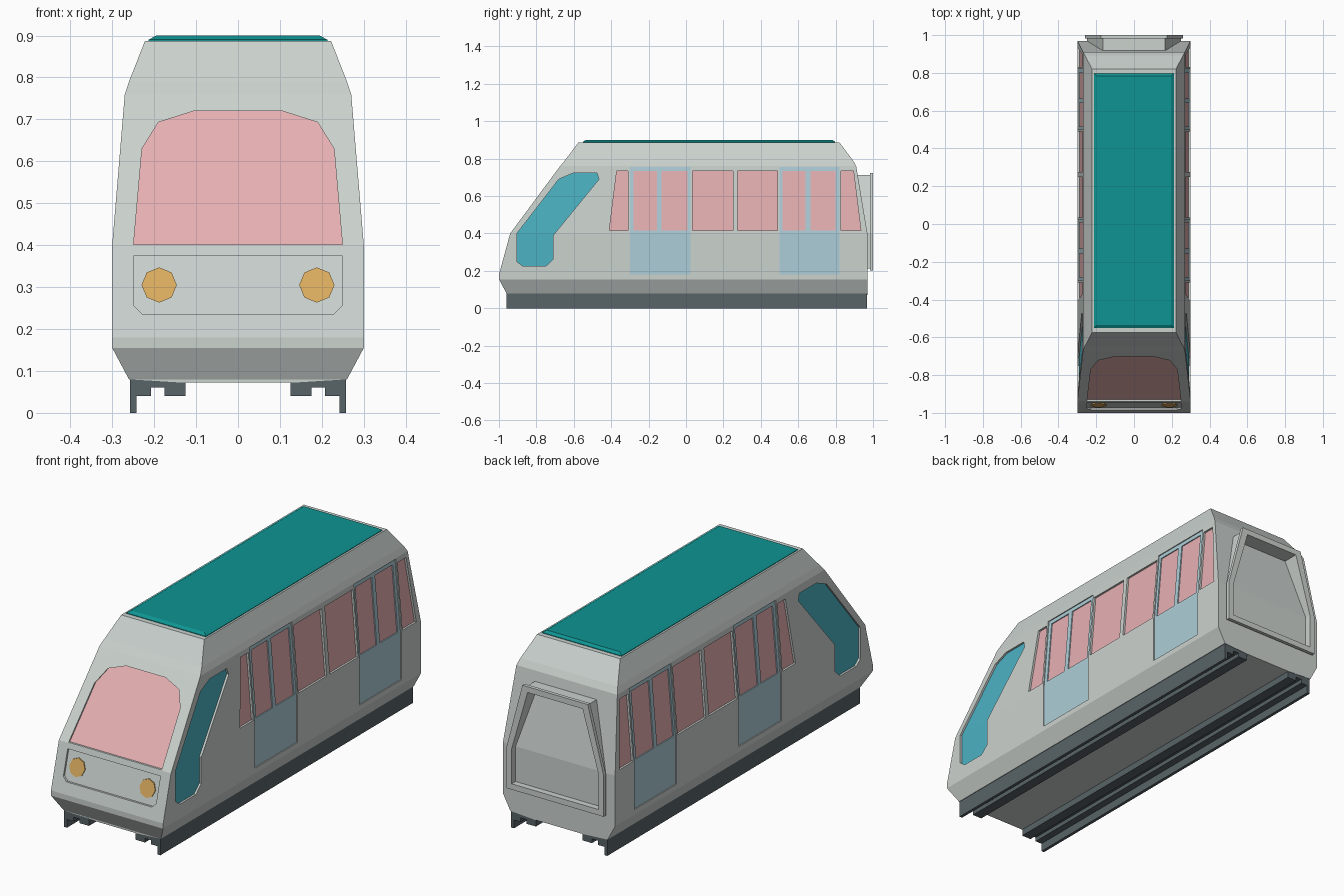
import bpy, bmesh, math

if "Cube" in bpy.data.objects:
    bpy.data.objects.remove(bpy.data.objects["Cube"])


def material(name, rgb):
    m = bpy.data.materials.new(name)
    lin = [(c / 255 / 12.92) if c < 10 else ((c / 255 + 0.055) / 1.055) ** 2.4 for c in rgb]
    m.diffuse_color = (*lin, 1)
    m.use_nodes = True
    m.node_tree.nodes["Principled BSDF"].inputs["Base Color"].default_value = m.diffuse_color
    return m


GREY = material("body grey", (203, 210, 206))
PINK = material("window pink", (232, 177, 179))
TEAL = material("roof teal", (14, 148, 146))
BLUE = material("cab window blue", (76, 178, 195))
DOOR = material("door pale blue", (174, 206, 216))
DARK = material("chassis dark grey", (88, 99, 103))
AMBER = material("headlight amber", (220, 174, 96))


def finish(name, bm, mat):
    bmesh.ops.recalc_face_normals(bm, faces=bm.faces)
    me = bpy.data.meshes.new(name)
    bm.to_mesh(me)
    bm.free()
    ob = bpy.data.objects.new(name, me)
    bpy.context.collection.objects.link(ob)
    if mat:
        me.materials.append(mat)
    return ob


def loft(name, rings, mat=None):
    """Stack of rectangles: (z, half width, front y, back y)."""
    bm = bmesh.new()
    loops = [[bm.verts.new(p) for p in ((-w, f, z), (w, f, z), (w, b, z), (-w, b, z))]
             for z, w, f, b in rings]
    for a, b in zip(loops, loops[1:]):
        for i in range(4):
            j = (i + 1) % 4
            bm.faces.new((a[i], a[j], b[j], b[i]))
    bm.faces.new(loops[0])
    bm.faces.new(loops[-1])
    return finish(name, bm, mat)


def prism(name, polys, axis, lo, hi, mat=None):
    """Outlines (u, z) extruded along x or y."""
    bm = bmesh.new()
    for poly in polys:
        ends = [[bm.verts.new((t, u, z) if axis == "x" else (u, t, z)) for u, z in poly]
                for t in (lo, hi)]
        n = len(poly)
        for e in ends:
            bm.faces.new(e)
        for i in range(n):
            j = (i + 1) % n
            bm.faces.new((ends[0][i], ends[0][j], ends[1][j], ends[1][i]))
    return finish(name, bm, mat)


def boolean(ob, other, op):
    m = ob.modifiers.new("cut", "BOOLEAN")
    m.operation, m.solver, m.object = op, "EXACT", other
    bpy.context.view_layer.objects.active = ob
    bpy.ops.object.modifier_apply(modifier=m.name)


def mirrored(half):
    return half + [(-u, z) for u, z in reversed(half)]


def rect(a, b, z0, z1):
    return [(a, z0), (b, z0), (b, z1), (a, z1)]


# body shell; the same shape shrunk by d carries the recessed panels
RINGS = [(0.072, 0.13, -0.96, 0.97), (0.08, 0.26, -0.96, 0.97), (0.155, 0.30, -1.0, 0.97),
         (0.18, 0.30, -1.0, 0.97), (0.40, 0.30, -0.94, 0.97), (0.76, 0.27, -0.673, 0.91),
         (0.79, 0.26, -0.648, 0.893), (0.887, 0.222, -0.575, 0.82)]


def shell(name, d=0.0, mat=None):
    return loft(name, [(z, w - d, f + d, b - d) for z, w, f, b in RINGS], mat)


body = shell("body", 0, GREY)
shallow = shell("shallow_helper", 0.005)
deep = shell("deep_helper", 0.010)
helpers = [shallow, deep]

# outlines of the recessed panels
doors = [rect(-0.30, 0.025, 0.18, 0.755), rect(0.50, 0.82, 0.18, 0.755)]
Z0, Z1 = 0.415, 0.735
windows = [rect(a, b, Z0, Z1) for a, b in
           ((-0.28, -0.155), (-0.13, 0.008), (0.035, 0.25), (0.275, 0.49),
            (0.515, 0.64), (0.665, 0.80))]
windows += [[(-0.41, Z0), (-0.31, Z0), (-0.31, Z1), (-0.37, Z1)],
            [(0.83, Z0), (0.935, Z0), (0.895, Z1), (0.83, Z1)]]
cab = [(-0.904, 0.25), (-0.872, 0.225), (-0.75, 0.225), (-0.71, 0.262), (-0.71, 0.39),
       (-0.465, 0.69), (-0.476, 0.722), (-0.605, 0.722), (-0.68, 0.69), (-0.904, 0.40)]
windshield = mirrored([(0.249, 0.402), (0.229, 0.63), (0.19, 0.693), (0.105, 0.72)])
light_panel = mirrored([(0.228, 0.235), (0.248, 0.255), (0.248, 0.375)])
lights = [[(s * 0.188 + 0.042 * math.cos(k * math.pi / 4),
            0.305 + 0.042 * math.sin(k * math.pi / 4)) for k in range(8)] for s in (-1, 1)]

# panels: cut the opening in the body, fill it flush with a shrunken shell
PANELS = [("doors", doors, "x", -0.4, 0.4, DOOR, shallow),
          ("side_windows", windows, "x", -0.4, 0.4, PINK, deep),
          ("cab_side_windows", [cab], "x", -0.4, 0.4, BLUE, deep),
          ("windshield", [windshield], "y", -1.1, -0.5, PINK, deep),
          ("headlight_panel", [light_panel], "y", -1.1, -0.925, GREY, deep)]
made = {}
for name, polys, axis, lo, hi, mat, limit in PANELS:
    cutter = prism(name + "_cutter", polys, axis, lo, hi)
    helpers.append(cutter)
    boolean(body, cutter, "DIFFERENCE")
    if name == "side_windows":
        boolean(made["doors"], cutter, "DIFFERENCE")
    made[name] = prism(name, polys, axis, lo, hi, mat)
    boolean(made[name], limit, "INTERSECT")

# headlights
lamps = prism("headlights", lights, "y", -1.1, -0.935, AMBER)
boolean(lamps, shallow, "INTERSECT")

# roof panel
loft("roof_panel", [(0.88, 0.213, -0.55, 0.797), (0.89, 0.213, -0.55, 0.797),
                    (0.90, 0.195, -0.535, 0.783)], TEAL)

# skirts and under rails
rail = [(0.125, 0.08), (0.125, 0.04), (0.175, 0.04), (0.175, 0.06), (0.207, 0.06),
        (0.207, 0.04), (0.242, 0.04), (0.242, 0.0), (0.257, 0.0), (0.257, 0.081)]
prism("chassis_rails", [rail, [(-x, z) for x, z in rail]], "y", -0.96, 0.968, DARK)


# rear gangway: open neck and flange around the back wall
def gangway(d):
    return mirrored([(0.25 + d, 0.212 - d), (0.25 + d, 0.40), (0.165 + d, 0.712 + d)])


opening = prism("gangway_cutter", [gangway(-0.018)], "y", 0.8, 1.1)
helpers.append(opening)
for name, d, lo, hi in (("gangway_neck", 0.0, 0.90, 0.985), ("gangway_flange", 0.01, 0.983, 1.0)):
    ring = prism(name, [gangway(d)], "y", lo, hi, GREY)
    boolean(ring, opening, "DIFFERENCE")

for h in helpers:
    bpy.data.objects.remove(h)
